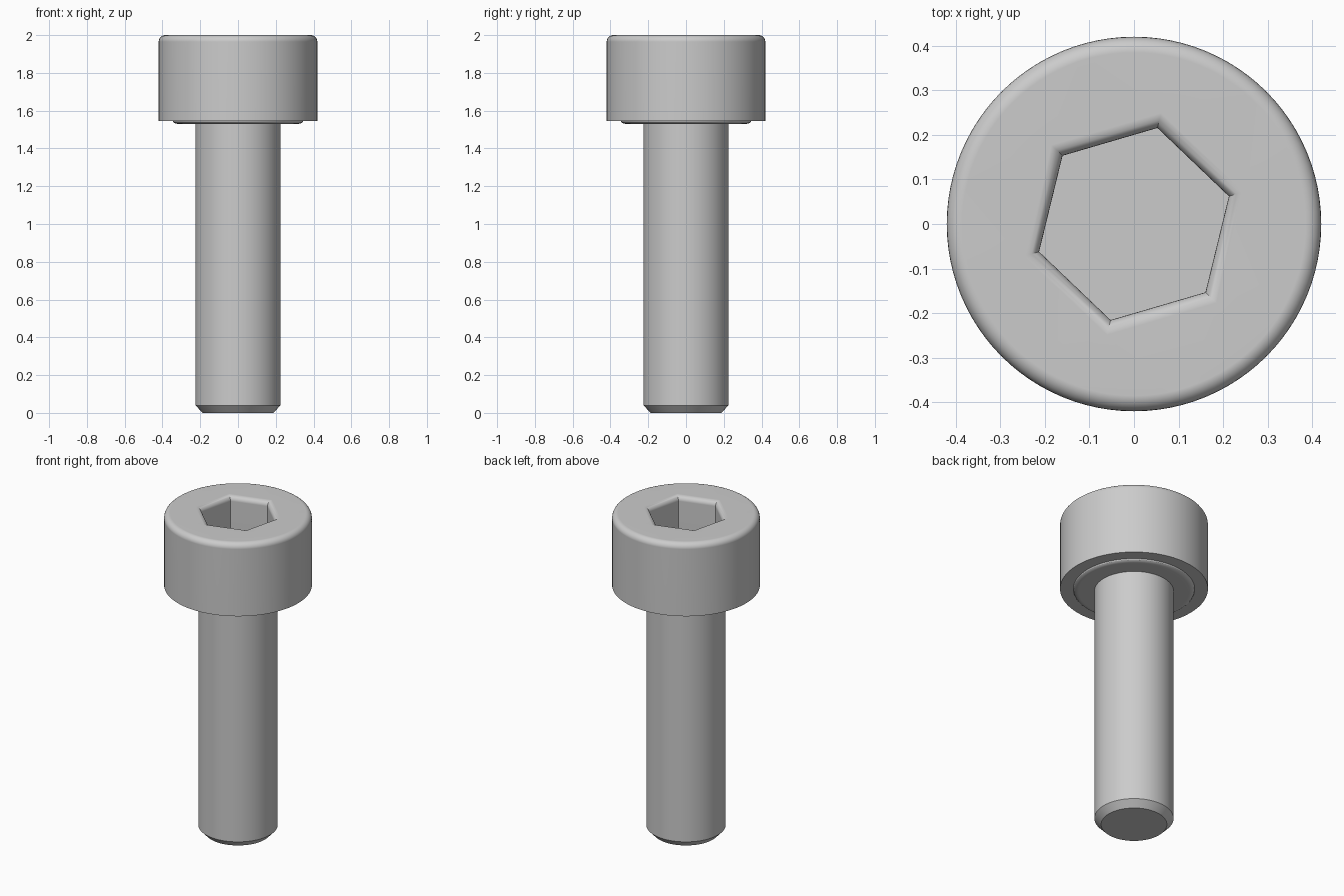
import bpy
import bmesh
from math import cos, sin, pi, radians

if "Cube" in bpy.data.objects:
    bpy.data.objects.remove(bpy.data.objects["Cube"])

STEEL = (0.6, 0.6, 0.6, 1)
SIDES = 96
HEX_TURN = radians(16.3)

steel = bpy.data.materials.new("grey steel")
steel.use_nodes = True
steel.diffuse_color = STEEL
steel.node_tree.nodes["Principled BSDF"].inputs["Base Color"].default_value = STEEL


def ring(bm, radius, z, sides=SIDES, turn=0):
    return [bm.verts.new((radius * cos(turn + 2 * pi * i / sides),
                          radius * sin(turn + 2 * pi * i / sides), z))
            for i in range(sides)]


def loft(bm, profile, sides=SIDES, turn=0):
    """Skin a list of (radius, z) rings and return the rings."""
    rings = [ring(bm, r, z, sides, turn) for r, z in profile]
    for a, b in zip(rings, rings[1:]):
        for i in range(sides):
            j = (i + 1) % sides
            bm.faces.new((a[i], a[j], b[j], b[i]))
    return rings


def arc(r, z, radius, start, end, steps=6):
    angles = [radians(start + (end - start) * k / steps) for k in range(steps + 1)]
    return [(r + radius * cos(a), z + radius * sin(a)) for a in angles]


def finish(bm, name):
    mesh = bpy.data.meshes.new(name)
    bm.to_mesh(mesh)
    bm.free()
    obj = bpy.data.objects.new(name, mesh)
    bpy.context.collection.objects.link(obj)
    mesh.materials.append(steel)
    bpy.ops.object.select_all(action="DESELECT")
    obj.select_set(True)
    bpy.context.view_layer.objects.active = obj
    bpy.ops.object.shade_smooth_by_angle(angle=radians(30))
    # Keep the flat faces flat beside the rounded edges
    normals = obj.modifiers.new("weighted normals", "WEIGHTED_NORMAL")
    normals.keep_sharp = True


# Head: straight wall, rounded top rim, hexagonal socket with a rounded mouth
bm = bmesh.new()
wall = loft(bm, [(0.345, 1.545), (0.42, 1.545)] + arc(0.385, 1.965, 0.035, 0, 90))
corner = 1 / cos(pi / 6)
mouth = [(r * corner, z) for r, z in arc(0.222, 1.97, 0.03, 90, 180)]
socket = loft(bm, mouth + [(0.192 * corner, 1.74)], 6, HEX_TURN)
bm.faces.new(socket[-1])
# Flat top between the rim and the socket, one fan per socket corner
rim, hexagon = wall[-1], socket[0]
nearest = [round((2 * pi * i / SIDES - HEX_TURN) / (pi / 3)) % 6 for i in range(SIDES)]
for i in range(SIDES):
    j = (i + 1) % SIDES
    a, b = nearest[i], nearest[j]
    corners = [rim[i], rim[j], hexagon[b]]
    if a != b:
        corners.append(hexagon[a])
    bm.faces.new(corners)
bmesh.ops.recalc_face_normals(bm, faces=bm.faces)
finish(bm, "head")


def turned_part(name, profile, cap=False):
    """Open turned surface, listed from the bottom up and facing outward."""
    part = bmesh.new()
    rings = loft(part, profile)
    if cap:
        part.faces.new(list(reversed(rings[0])))
    finish(part, name)


# Bearing collar under the head, with a rounded outer edge
turned_part("collar", [(0.225, 1.53), (0.315, 1.53)]
            + [(0.315 + 0.03 * sin(t * pi / 8), 1.545 - 0.015 * cos(t * pi / 8))
               for t in range(1, 5)])

# Shank with a chamfered tip
turned_part("shank", [(0.187, 0), (0.225, 0.04), (0.225, 1.53)], cap=True)
